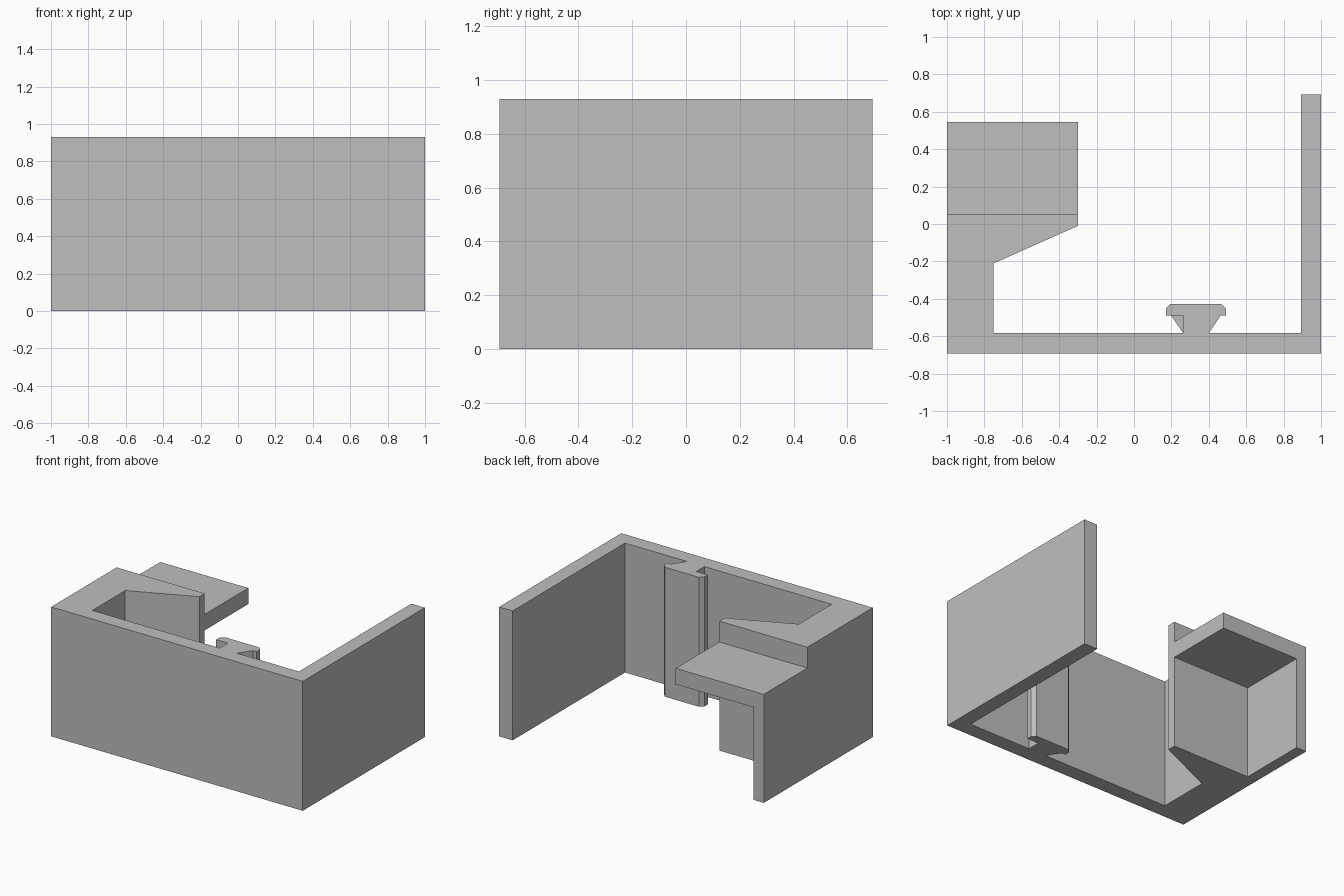
import bpy
import bmesh
from mathutils import Vector

cube = bpy.data.objects.get("Cube")
if cube:
    bpy.data.objects.remove(cube, do_unlink=True)

grey = bpy.data.materials.new("plain grey")
grey.use_nodes = True
colour = (0.52, 0.52, 0.52, 1)
grey.diffuse_color = colour
grey.node_tree.nodes["Principled BSDF"].inputs["Base Color"].default_value = colour

HEIGHT = 0.93
MID = HEIGHT / 2


def prism(name, outline, direction):
    """Extrude a flat outline of 3D points along a direction."""
    bm = bmesh.new()
    face = bm.faces.new([bm.verts.new(p) for p in outline])
    result = bmesh.ops.extrude_face_region(bm, geom=[face], use_keep_orig=True)
    moved = [v for v in result["geom"] if isinstance(v, bmesh.types.BMVert)]
    bmesh.ops.translate(bm, verts=moved, vec=Vector(direction))
    bmesh.ops.recalc_face_normals(bm, faces=bm.faces)
    mesh = bpy.data.meshes.new(name)
    bm.to_mesh(mesh)
    bm.free()
    mesh.materials.append(grey)
    obj = bpy.data.objects.new(name, mesh)
    bpy.context.collection.objects.link(obj)
    return obj


def upright(name, plan, z0=0, z1=HEIGHT):
    return prism(name, [(x, y, z0) for x, y in plan], (0, 0, z1 - z0))


# U-shaped wall with the sloped block on the right-hand arm
upright("bracket_wall", [
    (-1, -0.693), (1, -0.693), (1, 0.693), (0.893, 0.693), (0.893, -0.583),
    (-0.75, -0.583), (-0.75, -0.21), (-0.3, -0.01), (-0.3, 0.05), (-1, 0.05)])

# Lowered shelf with its thin side panel, open underneath
shelf = [(-1, 0), (-0.92, 0), (-0.92, 0.665), (-0.3, 0.665), (-0.3, 0.78), (-1, 0.78)]
prism("rear_shelf", [(x, 0.05, z) for x, z in shelf], (0, 0.495, 0))

# T-shaped rail with chamfered head
upright("inner_rail", [
    (0.262, -0.583), (0.4, -0.583), (0.4, -0.49), (0.492, -0.49), (0.492, -0.453),
    (0.467, -0.427), (0.195, -0.427), (0.17, -0.453), (0.17, -0.49), (0.262, -0.49)])

# Wedges under the rail head, upper on the left and lower on the right
upright("upper_wedge", [(0.4, -0.583), (0.463, -0.49), (0.4, -0.49)], MID, HEIGHT)
upright("lower_wedge", [(0.262, -0.583), (0.262, -0.49), (0.199, -0.49)], 0, MID)
